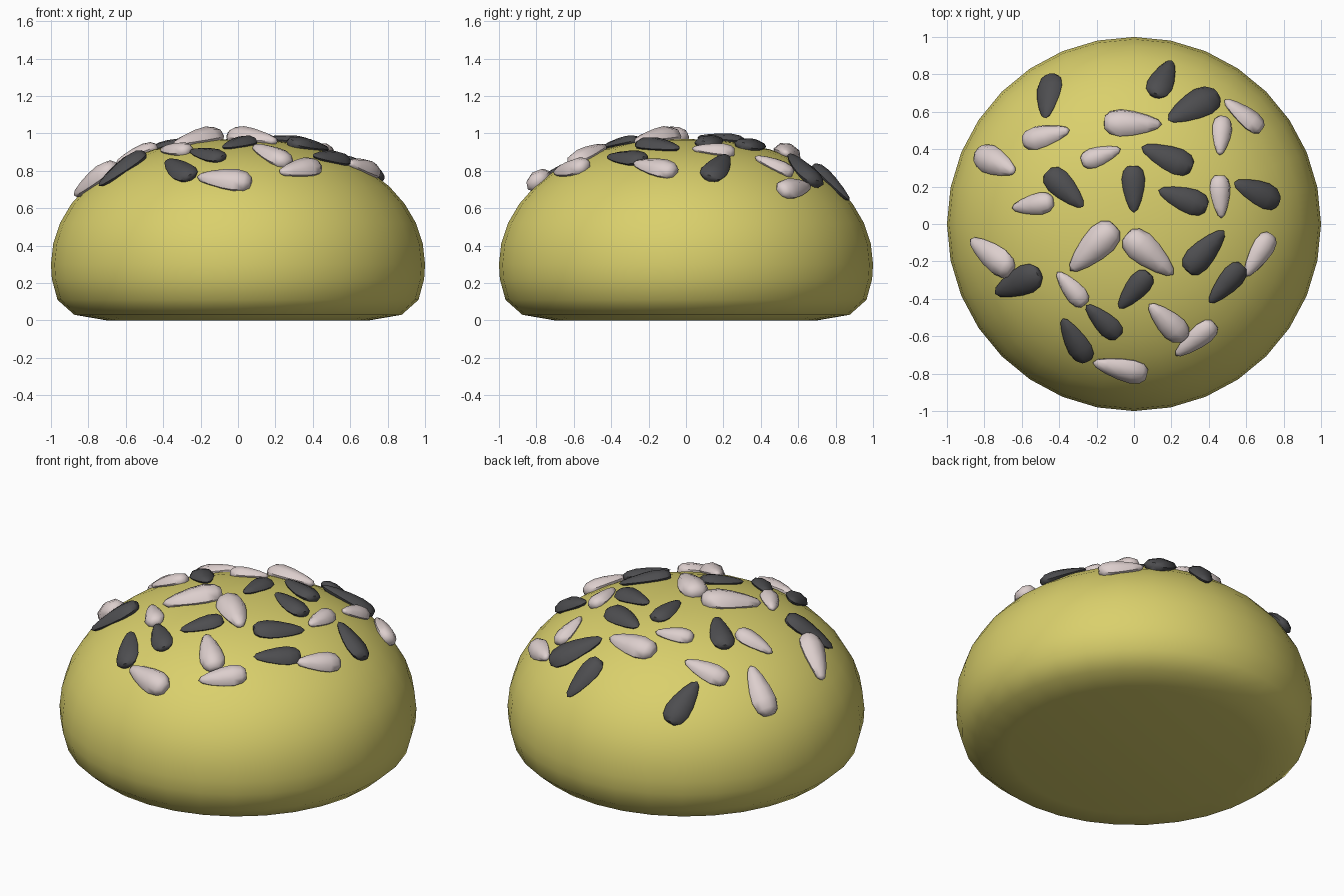
import bpy, bmesh, math
from mathutils import Vector, Matrix

if "Cube" in bpy.data.objects:
    bpy.data.objects.remove(bpy.data.objects["Cube"])


def material(name, rgb):
    m = bpy.data.materials.new(name)
    m.diffuse_color = (*rgb, 1)
    m.use_nodes = True
    m.node_tree.nodes["Principled BSDF"].inputs["Base Color"].default_value = m.diffuse_color
    return m


CRUST = material("golden crust", (0.70, 0.63, 0.15))
DARK = material("dark seed", (0.075, 0.075, 0.08))
LIGHT = material("pale seed", (0.72, 0.62, 0.61))


def lathe(bm, profile, sides, matrix=Matrix()):
    """Revolve (radius, height) points about z; radius 0 makes a pole."""
    rings = []
    for r, z in profile:
        if r == 0:
            rings.append([bm.verts.new(matrix @ Vector((0, 0, z)))])
        else:
            rings.append([bm.verts.new(matrix @ Vector((
                r * math.cos(math.tau * i / sides),
                r * math.sin(math.tau * i / sides), z))) for i in range(sides)])
    for a, b in zip(rings, rings[1:]):
        for i in range(sides):
            j = (i + 1) % sides
            if len(a) == 1:
                bm.faces.new((a[0], b[j], b[i]))
            elif len(b) == 1:
                bm.faces.new((a[i], a[j], b[0]))
            else:
                bm.faces.new((a[i], a[j], b[j], b[i]))


def finish(bm, name, mat, angle):
    bmesh.ops.recalc_face_normals(bm, faces=bm.faces)
    me = bpy.data.meshes.new(name)
    bm.to_mesh(me)
    bm.free()
    me.materials.append(mat)
    ob = bpy.data.objects.new(name, me)
    bpy.context.collection.objects.link(ob)
    bpy.ops.object.select_all(action='DESELECT')
    ob.select_set(True)
    bpy.context.view_layer.objects.active = ob
    bpy.ops.object.shade_smooth_by_angle(angle=math.radians(angle))
    return ob


def dome(r):
    """Height of the bun's upper surface at radius r."""
    return 0.3 + 0.67 * math.sqrt(max(0, 1 - r ** 2.3))


def on_dome(x, y):
    return Vector((x, y, dome(math.hypot(x, y))))


# Bun: flat base, rounded lower edge and domed top
profile = [(0, 0), (0.70, 0), (0.875, 0.03), (0.965, 0.11), (0.995, 0.22)]
for k in range(11):
    r = math.cos(math.radians(9 * k)) if k < 10 else 0
    profile.append((r, dome(r)))
bm = bmesh.new()
lathe(bm, profile, 32)
finish(bm, "bun", CRUST, 60)

# Seeds: blunt end x, y then pointed end x, y, as seen from above
dark = [(-.44, .79, -.47, .56), (.11, .68, .20, .87), (.44, .69, .18, .55),
        (.31, .30, .04, .41), (-.46, .28, -.27, .09), (-.005, .31, 0, .06),
        (.39, .09, .13, .18), (.77, .12, .53, .22), (.28, -.25, .48, -.035),
        (.58, -.22, .40, -.42), (-.50, -.26, -.74, -.37), (.08, -.26, -.08, -.45),
        (-.08, -.60, -.255, -.43), (-.25, -.73, -.38, -.50)]
light = [(-.59, .44, -.34, .50), (-.16, .54, .15, .53), (-.83, .375, -.63, .275),
         (-.28, .33, -.07, .40), (-.43, .12, -.65, .085), (.68, .50, .48, .66),
         (.475, .57, .455, .365), (.455, .26, .465, .03), (-.65, -.25, -.87, -.08),
         (-.10, -.01, -.34, -.25), (-.04, -.055, .21, -.27), (.73, -.055, .59, -.28),
         (-.26, -.43, -.41, -.255), (.27, -.61, .08, -.425), (.43, -.53, .22, -.70),
         (.07, -.80, -.22, -.735)]

# Teardrop profile along a unit length, from blunt end to tip
teardrop = [(0, -.5), (.12, -.49), (.21, -.40), (.25, -.22), (.225, 0),
            (.16, .25), (.085, .43), (0, .5)]


def seeds(name, spots, mat, thick):
    bm = bmesh.new()
    for bx, by, tx, ty in spots:
        a, b = on_dome(bx, by), on_dome(tx, ty)
        c = on_dome((bx + tx) / 2, (by + ty) / 2)
        c = c * 0.7 + (a + b) * 0.15
        axis = (b - a).normalized()
        r = max(1e-3, math.hypot(c.x, c.y))
        slope = (dome(r + .01) - dome(r - .01 if r > .01 else 0)) / .02
        up = Vector((-slope * c.x / r, -slope * c.y / r, 1))
        up = (up - axis * up.dot(axis)).normalized()
        side = up.cross(axis)
        length = (b - a).length
        c = c + up * length * 0.03
        m = Matrix((side * length, up * length * thick, axis * length)).transposed()
        lathe(bm, teardrop, 8, Matrix.Translation(c) @ m.to_4x4())
    finish(bm, name, mat, 50)


seeds("dark_seeds", dark, DARK, 0.55)
seeds("pale_seeds", light, LIGHT, 0.75)
